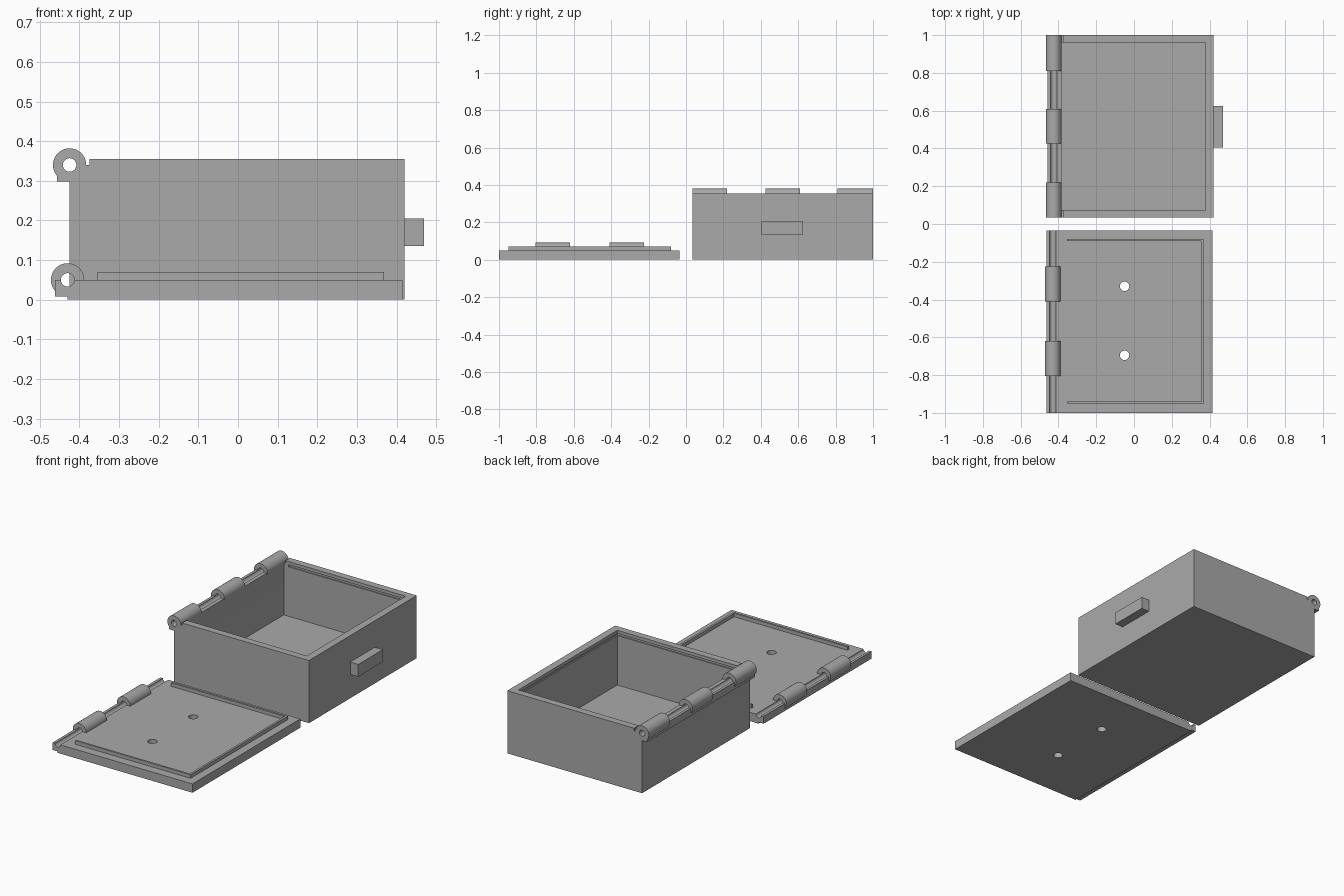
import bpy
import math

if "Cube" in bpy.data.objects:
    bpy.data.objects.remove(bpy.data.objects["Cube"])

grey = bpy.data.materials.new("plain grey")
grey.diffuse_color = (0.4, 0.4, 0.4, 1)
grey.use_nodes = True
grey.node_tree.nodes["Principled BSDF"].inputs["Base Color"].default_value = grey.diffuse_color


def box(name, x, y, z):
    """Box from (min, max) ranges."""
    bpy.ops.mesh.primitive_cube_add(size=1)
    o = bpy.context.object
    o.name = name
    o.location = [(r[0] + r[1]) / 2 for r in (x, y, z)]
    o.scale = [r[1] - r[0] for r in (x, y, z)]
    bpy.ops.object.transform_apply(location=True, rotation=True, scale=True)
    o.data.materials.append(grey)
    return o


def cylinder(name, x, y, z, r, along_y=True, sides=48):
    """Cylinder along y (y is a range) or along z (z is a range)."""
    span = y if along_y else z
    mid = sum(span) / 2
    bpy.ops.mesh.primitive_cylinder_add(
        vertices=sides, radius=r, depth=span[1] - span[0],
        location=(x, mid, z) if along_y else (x, y, mid),
        rotation=(math.pi / 2 if along_y else 0, 0, 0))
    o = bpy.context.object
    o.name = name
    bpy.ops.object.transform_apply(location=True, rotation=True, scale=True)
    o.data.materials.append(grey)
    return o


def combine(target, tool, operation):
    """Apply a boolean and remove the helper."""
    bpy.ops.object.select_all(action='DESELECT')
    bpy.context.view_layer.objects.active = target
    target.select_set(True)
    m = target.modifiers.new("cut", 'BOOLEAN')
    m.operation = operation
    m.solver = 'EXACT'
    m.object = tool
    bpy.ops.object.modifier_apply(modifier=m.name)
    bpy.data.objects.remove(tool)


def add_hinge(part, ax, az, y, knuckles):
    """Ledge at half axis height, full round knuckles, one bore through all."""
    combine(part, box("ledge", (ax - 0.032, ax + 0.02), y, (az - 0.042, az)), 'UNION')
    for k in knuckles:
        combine(part, cylinder("knuckle", ax, k, az, 0.042), 'UNION')
    combine(part, cylinder("bore", ax, (y[0] - 0.1, y[1] + 0.1), az, 0.017), 'DIFFERENCE')


def finish(o):
    bpy.ops.object.select_all(action='DESELECT')
    bpy.context.view_layer.objects.active = o
    o.select_set(True)
    bpy.ops.object.shade_smooth_by_angle(angle=math.radians(30))


# Open tray with snap groove, hinge step and knuckles
Y = (0.035, 1.0)
tray = box("tray", (-0.425, 0.42), Y, (0, 0.355))
combine(tray, box("cavity", (-0.385, 0.378), (0.075, 0.96), (0.045, 0.5)), 'DIFFERENCE')
combine(tray, box("snap_groove", (-0.355, 0.384), (0.069, 0.966), (0.325, 0.337)), 'DIFFERENCE')
combine(tray, box("hinge_step", (-0.6, -0.375), (-0.1, 1.1), (0.34, 0.5)), 'DIFFERENCE')
add_hinge(tray, -0.425, 0.34, Y, [(0.035, 0.22), (0.425, 0.61), (0.81, 1.0)])
finish(tray)

# Front catch
box("catch", (0.42, 0.47), (0.405, 0.625), (0.135, 0.205))

# Lid plate with knuckles and two screw holes
Y = (-1.0, -0.035)
lid = box("lid", (-0.43, 0.415), Y, (0, 0.05))
add_hinge(lid, -0.43, 0.05, Y, [(-0.805, -0.62), (-0.41, -0.225)])
for hy in (-0.33, -0.695):
    combine(lid, cylinder("hole", -0.05, hy, (-0.1, 0.2), 0.025, False, 32), 'DIFFERENCE')
finish(lid)

# Snap ridges on three sides of the lid
Z = (0.05, 0.07)
box("ridge_near", (-0.355, 0.368), (-0.95, -0.939), Z)
box("ridge_far", (-0.355, 0.368), (-0.091, -0.08), Z)
box("ridge_side", (0.356, 0.368), (-0.939, -0.091), Z)
